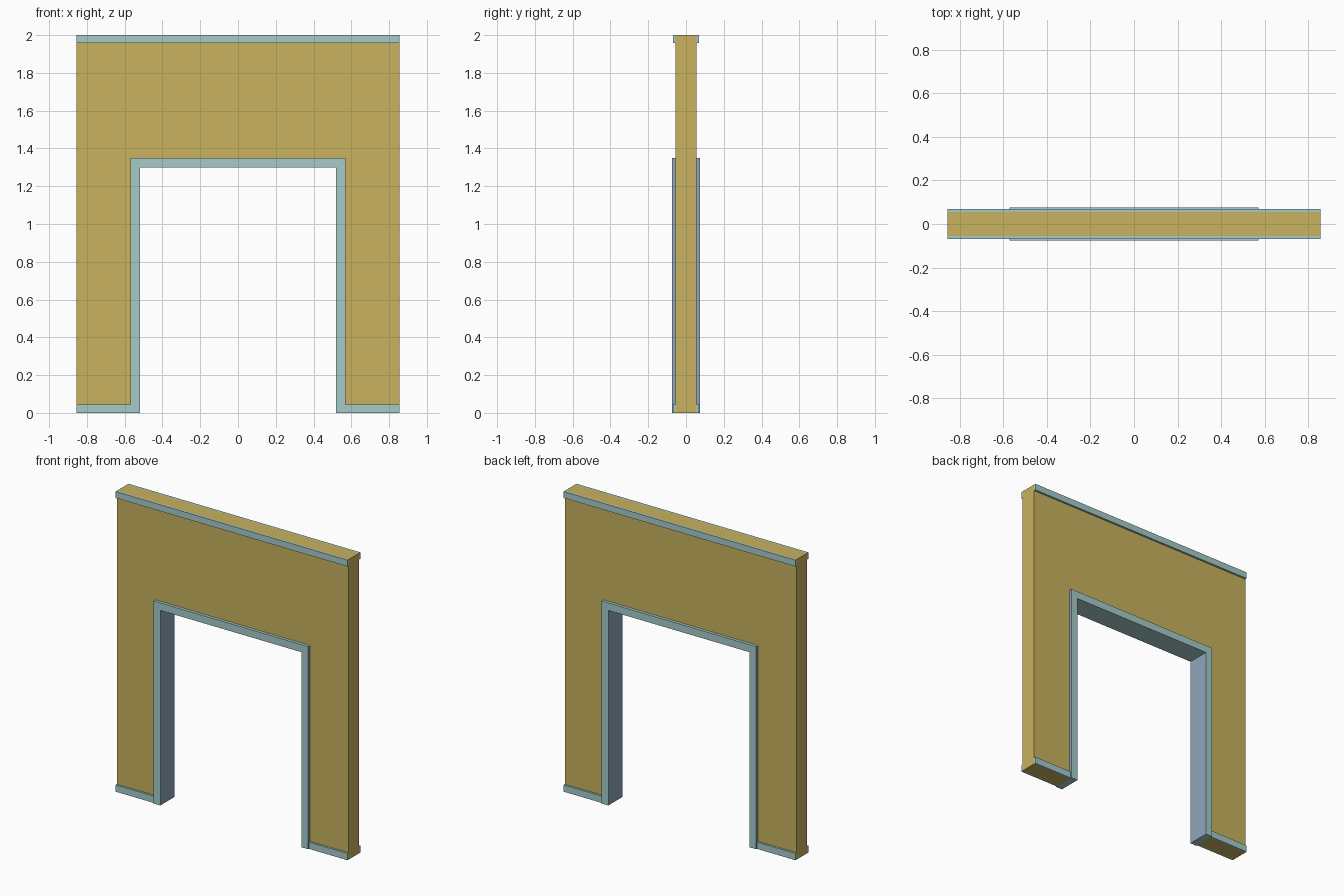
import bpy, bmesh

if "Cube" in bpy.data.objects:
    bpy.data.objects.remove(bpy.data.objects["Cube"])


def material(name, rgb):
    m = bpy.data.materials.new(name)
    m.diffuse_color = (*rgb, 1.0)
    m.use_nodes = True
    m.node_tree.nodes["Principled BSDF"].inputs["Base Color"].default_value = m.diffuse_color
    return m


OCHRE = material("ochre plaster", (0.58, 0.445, 0.112))
TEAL = material("pale teal trim", (0.376, 0.597, 0.584))
BLUE = material("blue grey jamb", (0.275, 0.376, 0.497))


def extruded(name, outline, y0, y1, mats):
    """Extrude an x-z outline from y0 to y1."""
    bm = bmesh.new()
    face = bm.faces.new([bm.verts.new((x, y0, z)) for x, z in outline])
    res = bmesh.ops.extrude_face_region(bm, geom=[face])
    for v in res["geom"]:
        if isinstance(v, bmesh.types.BMVert):
            v.co.y = y1
    bmesh.ops.recalc_face_normals(bm, faces=bm.faces)
    # faces looking sideways take the second material, if there is one
    for f in bm.faces:
        f.material_index = 1 if len(mats) > 1 and abs(f.normal.x) > 0.5 else 0
    mesh = bpy.data.meshes.new(name)
    bm.to_mesh(mesh)
    bm.free()
    for m in mats:
        mesh.materials.append(m)
    obj = bpy.data.objects.new(name, mesh)
    bpy.context.collection.objects.link(obj)
    return obj


def arch(outer_x, outer_z, inner_x, inner_z):
    return [(-outer_x, 0), (-inner_x, 0), (-inner_x, inner_z), (inner_x, inner_z),
            (inner_x, 0), (outer_x, 0), (outer_x, outer_z), (-outer_x, outer_z)]


def rect(x0, x1, z0, z1):
    return [(x0, z0), (x1, z0), (x1, z1), (x0, z1)]


W, WALL, TRIM, FRAME = 0.855, 0.055, 0.068, 0.075

# wall with doorway opening
extruded("wall", arch(W, 2.0, 0.57, 1.35), -WALL, WALL, [OCHRE])

# door frame lining the opening
extruded("door_frame", arch(0.57, 1.35, 0.52, 1.30), -FRAME, FRAME, [TEAL, BLUE])

# cornice and skirting strips on both faces
for side, s in (("front", -1), ("back", 1)):
    extruded("cornice_" + side, rect(-W, W, 1.957, 2.0), s * WALL, s * TRIM, [TEAL])
    extruded("skirting_left_" + side, rect(-W, -0.57, 0, 0.045), s * WALL, s * TRIM, [TEAL])
    extruded("skirting_right_" + side, rect(0.57, W, 0, 0.045), s * WALL, s * TRIM, [TEAL])
